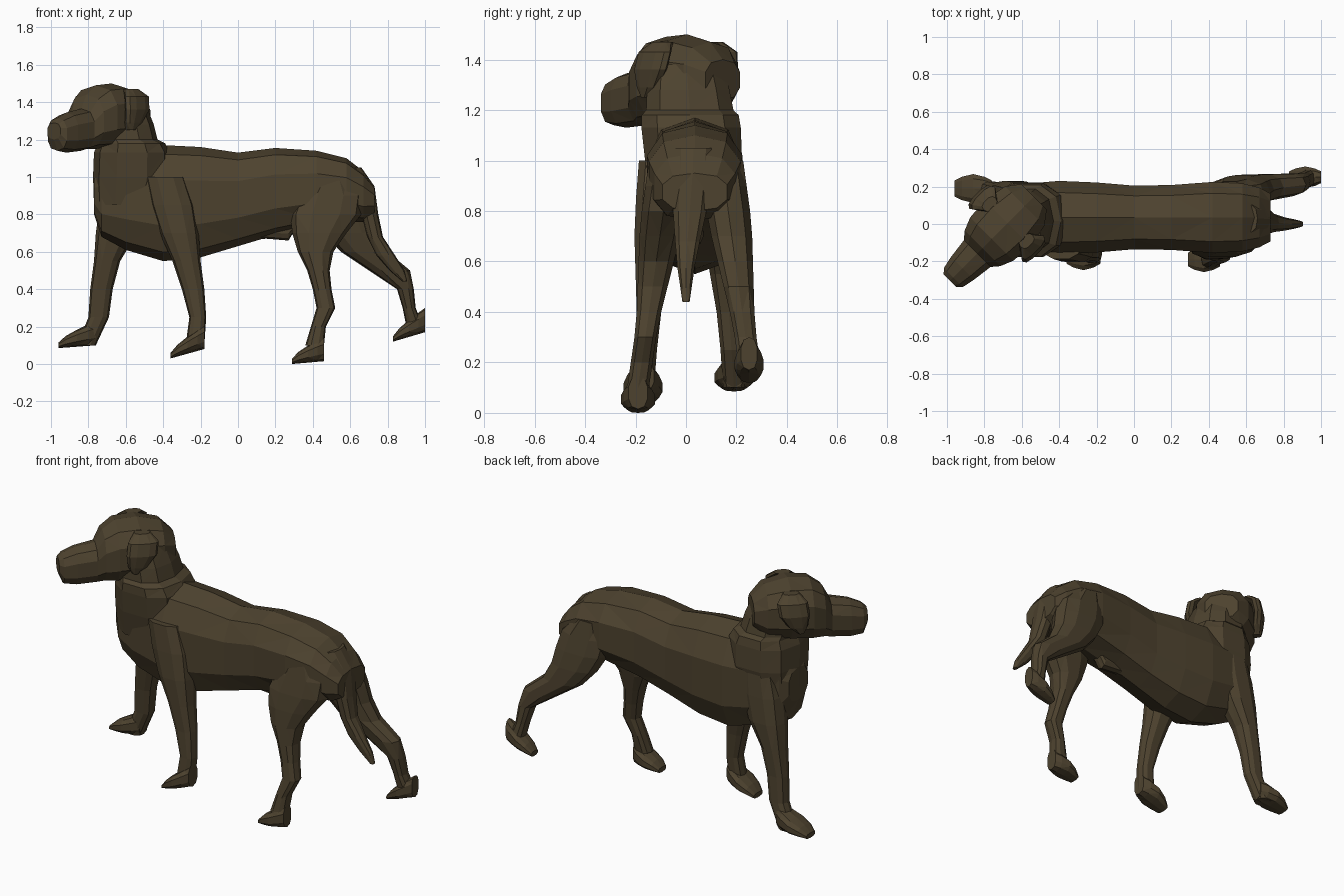
import bpy
import bmesh
from math import sin, cos, pi, copysign
from mathutils import Matrix, Vector

SIDES = 10

start_cube = bpy.data.objects.get("Cube")
if start_cube:
    bpy.data.objects.remove(start_cube, do_unlink=True)

# One dark coat colour for the whole animal
coat = bpy.data.materials.new("dark olive brown coat")
coat.use_nodes = True
coat.diffuse_color = (.075, .055, .028, 1)
shader = coat.node_tree.nodes["Principled BSDF"]
shader.inputs["Base Color"].default_value = coat.diffuse_color
shader.inputs["Roughness"].default_value = .9


def rounded(value):
    """Push a sine or cosine outwards for a slightly boxy cross-section."""
    return copysign(abs(value) ** .8, value)


def blend(start, end, amount):
    """Mix two values, holding still beyond either end."""
    return start + (end - start) * min(max(amount, 0), 1)


def loft(name, axis, sections, placement=Matrix.Identity(4)):
    """Skin faceted rings along x or z.

    Each section is (position, low, high, y centre, y half width).
    Low and high are measured on z when the axis is x, and on x otherwise.
    """
    bm = bmesh.new()
    rings = []
    for position, low, high, y_centre, y_half in sections:
        middle, half = (low + high) / 2, (high - low) / 2
        ring = []
        for step in range(SIDES):
            angle = 2 * pi * (step + .5) / SIDES
            across = middle + half * rounded(sin(angle))
            y = y_centre + y_half * rounded(cos(angle))
            point = (position, y, across) if axis == "x" else (across, y, position)
            ring.append(bm.verts.new(placement @ Vector(point)))
        rings.append(ring)

    # Walls between neighbouring rings, then both caps
    for ring, following in zip(rings, rings[1:]):
        for step in range(SIDES):
            after = (step + 1) % SIDES
            bm.faces.new((ring[step], ring[after], following[after], following[step]))
    bm.faces.new(rings[0])
    bm.faces.new(rings[-1])
    bmesh.ops.triangulate(bm, faces=bm.faces[:])
    bmesh.ops.recalc_face_normals(bm, faces=bm.faces[:])

    mesh = bpy.data.meshes.new(name)
    bm.to_mesh(mesh)
    bm.free()
    mesh.materials.append(coat)
    part = bpy.data.objects.new(name, mesh)
    bpy.context.collection.objects.link(part)


def leg(name, hip_y, paw_y, spacing, edges):
    """Limb from a height of one unit down, given its x edges at even spacing."""
    sections = []
    for index, (low, high) in enumerate(edges):
        height = 1 - index * spacing
        centre = blend(hip_y, paw_y, index / (len(edges) - 1))
        half = blend(.045, .09, (height - .35) / .4)
        sections.append((height, low, high, centre, half))
    loft(name, "z", sections)


def paw(name, toe, heel, toe_floor, heel_floor, y, half):
    """Low wedge-shaped foot, from the toe tip back to the heel."""
    sections = []
    for along in (0, .2, .5, .8, 1):
        floor = blend(toe_floor, heel_floor, along)
        height = .03 + .1 * along ** .7
        width = half * (.55 + .45 * sin(pi * along))
        sections.append((blend(toe, heel, along), floor, floor + height, y, width))
    loft(name, "x", sections)


# Trunk: deep chest, tucked belly, sloping rump
def trunk_half_width(x):
    """Narrow waist, full shoulders and hips, closing towards both ends."""
    waist = blend(.17, .205, abs(x - .08) / .4)
    return waist * (1 - (x / .8) ** 6) ** .5


trunk_outline = [
    (-.77, .8, 1), (-.73, .68, 1.08), (-.6, .61, 1.15), (-.4, .55, 1.17),
    (-.2, .57, 1.16), (0, .63, 1.13), (.2, .69, 1.155), (.42, .74, 1.14),
    (.58, .76, 1.1), (.67, .76, 1.03), (.73, .8, .95),
]
loft("trunk", "x", [
    (x, low, high, .035, trunk_half_width(x)) for x, low, high in trunk_outline
])
loft("belly_fold", "x", [
    (x, low, .78, .03, .04) for x, low in ((.02, .66), (.15, .67), (.27, .66), (.3, .71))
])

# Thick neck with a loose fold of skin at the shoulders
neck_outline = [
    (.85, -.77, -.4, .17), (1, -.775, -.36, .2), (1.13, -.77, -.36, .205),
    (1.18, -.75, -.39, .2), (1.2, -.75, -.43, .18), (1.28, -.76, -.45, .17),
    (1.38, -.78, -.49, .15),
]
loft("neck", "z", [
    (z, low, high, blend(.03, 0, (z - 1) / .4), half)
    for z, low, high, half in neck_outline
])

# Head built facing -x, then turned sideways on the neck
turned = Matrix.Translation((-.69, -.01, 0)) @ Matrix.Rotation(pi / 4, 4, "Z")
head_outline = [
    (.22, 1.24, 1.4, .1), (.15, 1.18, 1.47, .155), (.02, 1.16, 1.5, .18),
    (-.1, 1.15, 1.49, .17), (-.17, 1.15, 1.44, .14), (-.21, 1.14, 1.365, .105),
    (-.32, 1.13, 1.345, .09), (-.39, 1.14, 1.315, .075), (-.415, 1.2, 1.29, .05),
]
loft("head", "x", [
    (x, low, high, 0, half) for x, low, high, half in head_outline
], turned)

# Folded ears hanging on both sides of the skull
ear_outline = [
    (1.47, -.02, .07, .14), (1.43, -.06, .11, .185), (1.36, -.07, .1, .2),
    (1.29, -.06, .05, .19), (1.25, -.04, 0, .18),
]
for ear_name, side in (("right_ear", 1), ("left_ear", -1)):
    loft(ear_name, "z", [
        (z, low, high, side * offset, .03) for z, low, high, offset in ear_outline
    ], turned)

# Forelegs in mid-stride
leg("right_foreleg", .13, .19, .15, [
    (-.7, -.5), (-.74, -.5), (-.76, -.54), (-.77, -.63),
    (-.79, -.67), (-.8, -.69), (-.86, -.76),
])
paw("right_forepaw", -.96, -.76, .085, .1, .19, .08)
leg("left_foreleg", -.1, -.17, .15, [
    (-.5, -.28), (-.47, -.23), (-.42, -.21), (-.35, -.2),
    (-.3, -.18), (-.26, -.17), (-.28, -.18),
])
paw("left_forepaw", -.36, -.18, .03, .08, -.17, .08)

# Hind legs: the left one stands, the right one stretches back
leg("left_hind_leg", -.06, -.19, .1, [
    (.4, .6), (.32, .67), (.28, .66), (.29, .58), (.32, .51),
    (.37, .49), (.4, .5), (.42, .52), (.39, .47), (.36, .46),
])
paw("left_hind_paw", .29, .46, 0, .015, -.19, .07)
leg("right_hind_leg", .14, .25, .1, [
    (.42, .6), (.38, .7), (.4, .73), (.46, .75), (.55, .8),
    (.7, .92), (.85, .94), (.88, .95), (.9, .99),
])
paw("right_hind_paw", .83, 1, .12, .17, .25, .06)

# Tail hanging behind the rump, tapering to its tip
tail_outline = [
    (1.05, .56, .66), (.95, .63, .73), (.8, .66, .75), (.68, .69, .775),
    (.58, .74, .84), (.5, .81, .89), (.44, .88, .905),
]
loft("tail", "z", [
    (z, low, high, blend(0, .03, (z - .6) / .4), blend(.015, .075, (z - .44) / .4))
    for z, low, high in tail_outline
])
